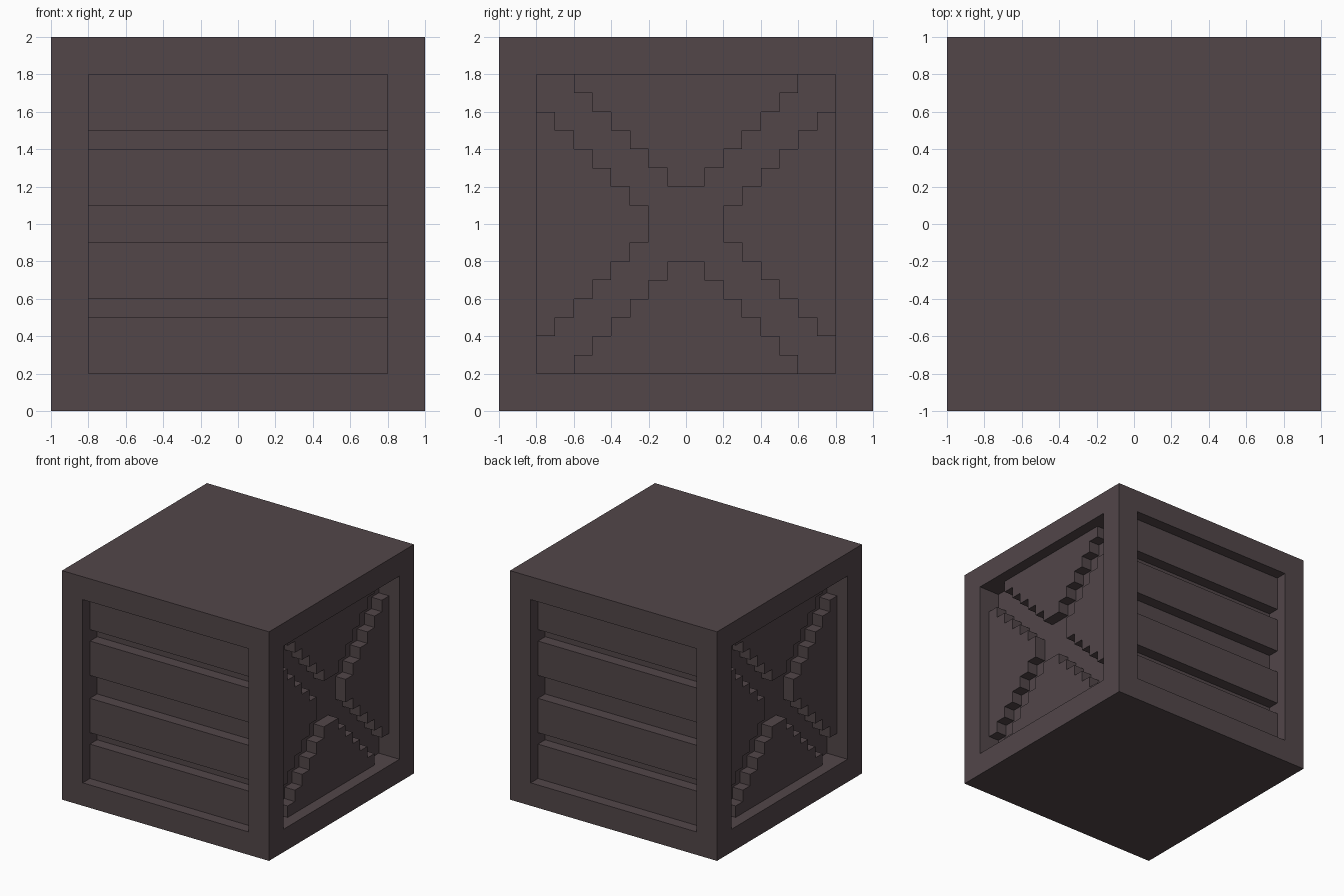
import bpy, bmesh
from mathutils import Vector

default = bpy.data.objects.get("Cube")
if default:
    bpy.data.objects.remove(default, do_unlink=True)

# Single dark wood colour
WOOD = (0.0844, 0.0612, 0.0666, 1.0)
wood = bpy.data.materials.new("dark_wood")
wood.use_nodes = True
wood.diffuse_color = WOOD
wood.node_tree.nodes["Principled BSDF"].inputs["Base Color"].default_value = WOOD

STEP = 0.1            # block size
HALF = 1.0            # half width of the crate
OPEN = 0.8            # half width of each side opening
RECESS = 0.2          # depth of the side openings


def finish(name, bm):
    bmesh.ops.recalc_face_normals(bm, faces=bm.faces)
    mesh = bpy.data.meshes.new(name)
    bm.to_mesh(mesh)
    bm.free()
    mesh.materials.append(wood)
    obj = bpy.data.objects.new(name, mesh)
    bpy.context.collection.objects.link(obj)


def extrude(bm, face, vec):
    geom = bmesh.ops.extrude_face_region(bm, geom=[face])["geom"]
    bmesh.ops.translate(bm, vec=vec,
                        verts=[g for g in geom if isinstance(g, bmesh.types.BMVert)])


def box(name, lo, hi):
    lo, hi = Vector(lo), Vector(hi)
    bm = bmesh.new()
    bmesh.ops.create_cube(bm, size=1)
    for v in bm.verts:
        v.co = (lo + hi) / 2 + v.co * (hi - lo)
    finish(name, bm)


# Crate body: a cube with a sunken square panel on each of its four sides
bm = bmesh.new()
bmesh.ops.create_cube(bm, size=2 * HALF)
bmesh.ops.translate(bm, verts=bm.verts, vec=(0, 0, HALF))
bm.normal_update()
sides = [f for f in bm.faces if abs(f.normal.z) < 0.5]
bmesh.ops.inset_individual(bm, faces=sides, thickness=HALF - OPEN, use_even_offset=True)
for face in sides:
    extrude(bm, face, -face.normal * RECESS)
    if face.is_valid:
        bmesh.ops.delete(bm, geom=[face], context='FACES_ONLY')
finish("crate_body", bm)

# Horizontal planks on the front and back
for side, y in (("front", -0.85), ("back", 0.85)):
    for i, z in enumerate((0.2, 0.6, 1.1, 1.5)):
        box(f"{side}_plank_{i + 1}", (-OPEN, y - 0.05, z), (OPEN, y + 0.05, z + 0.3))

# Stepped triangle, pointing at the panel centre: (across, outward) in blocks
flank = [p for k in range(1, 7) for p in ((k, k + 1), (k, k + 2))]
triangle = flank + [(-a, b) for a, b in reversed(flank)]

# Four raised triangles on the left and right leave a sunken cross between them
turns = {
    "top": lambda a, b: (a, b),
    "back": lambda a, b: (b, -a),
    "bottom": lambda a, b: (-a, -b),
    "front": lambda a, b: (-b, a),
}
for side, sign in (("left", 1), ("right", -1)):
    for place, turn in turns.items():
        bm = bmesh.new()
        points = [turn(a, b) for a, b in triangle]
        face = bm.faces.new([bm.verts.new((sign * OPEN, y * STEP, HALF + z * STEP))
                             for y, z in points])
        extrude(bm, face, (sign * 0.1, 0, 0))
        finish(f"{side}_{place}_stepped_panel", bm)
